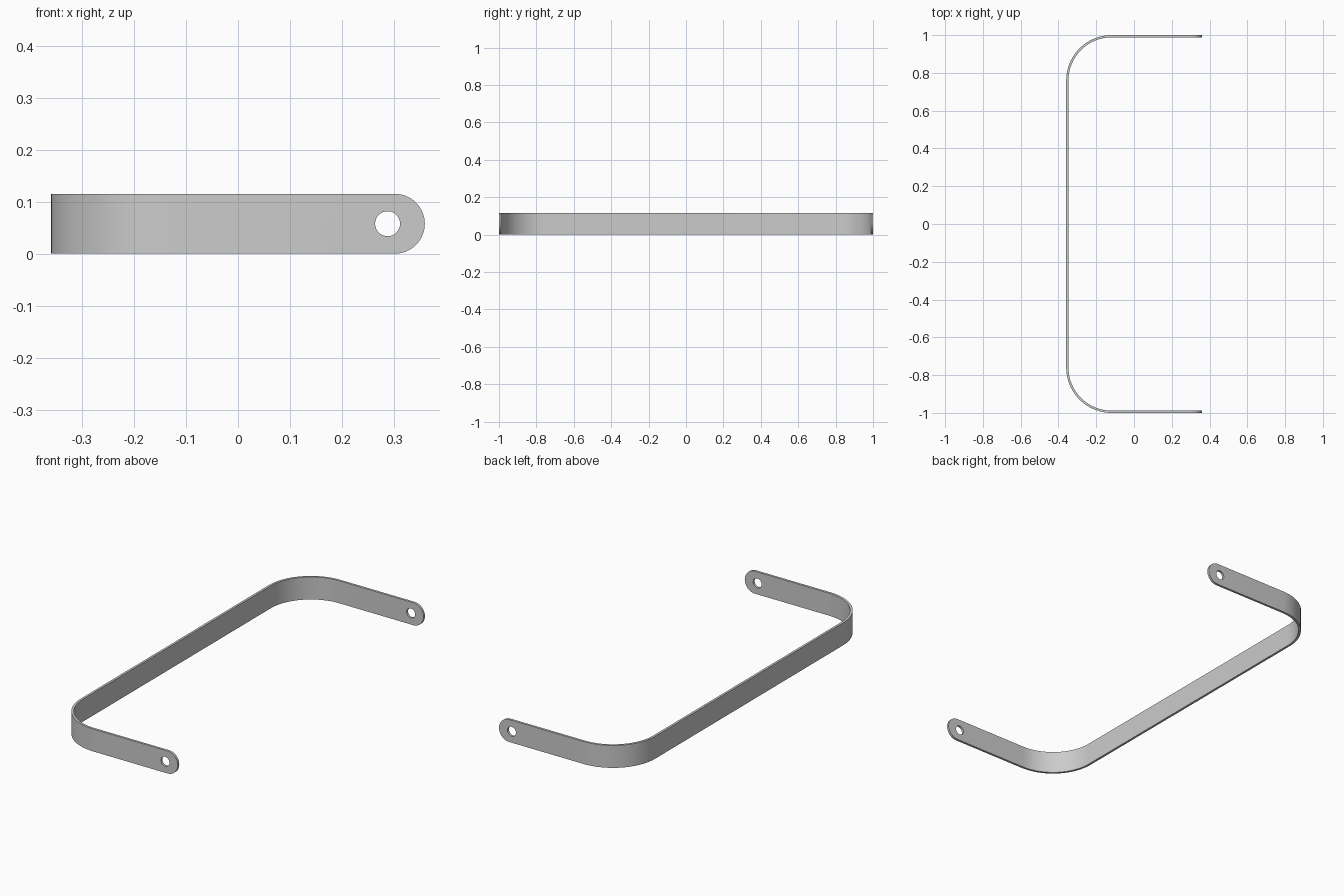
import bpy, bmesh
from math import sin, cos, pi, radians

if "Cube" in bpy.data.objects:
    bpy.data.objects.remove(bpy.data.objects["Cube"])

X, Y, H, T, R = 0.359, 1.0, 0.115, 0.012, 0.24   # half extents, height, thickness, bend radius
HOLE_X, HOLE_R = 0.2875, 0.024


def arc(cx, cy, r, a0, a1, n):
    return [(cx + r * cos(a0 + (a1 - a0) * i / n), cy + r * sin(a0 + (a1 - a0) * i / n))
            for i in range(n + 1)]


def prism(name, points, offset):
    """Extrude a closed outline of 3D points along offset."""
    bm = bmesh.new()
    face = bm.faces.new([bm.verts.new(p) for p in points])
    new = bmesh.ops.extrude_face_region(bm, geom=[face])["geom"]
    bmesh.ops.translate(bm, vec=offset, verts=[v for v in new if isinstance(v, bmesh.types.BMVert)])
    bmesh.ops.recalc_face_normals(bm, faces=bm.faces)
    mesh = bpy.data.meshes.new(name)
    bm.to_mesh(mesh)
    bm.free()
    obj = bpy.data.objects.new(name, mesh)
    bpy.context.collection.objects.link(obj)
    return obj


def u_path(inset):
    """U-shaped line with rounded corners, from the back arm tip to the front arm tip."""
    cx, cy, r = -X + R, Y - R, R - inset
    return ([(0.45, Y - inset)] + arc(cx, cy, r, pi / 2, pi, 20)
            + arc(cx, -cy, r, pi, 1.5 * pi, 20) + [(0.45, -Y + inset)])


# Bent strap, made overtall so the side outline can trim it
outline = u_path(0) + u_path(T)[::-1]
strap = prism("bent_strap", [(x, y, -0.05) for x, y in outline], (0, 0, H + 0.1))

# Side outline with rounded tips, and the bolt holes
r = H / 2
side = [(-0.5, H), (-0.5, 0)] + arc(X - r, r, r, -pi / 2, pi / 2, 32)
trim = prism("tip_outline_cutter", [(x, -1.2, z) for x, z in side], (0, 2.4, 0))
ring = arc(HOLE_X, r, HOLE_R, 0, 2 * pi, 32)[:-1]
hole = prism("bolt_hole_cutter", [(x, -1.2, z) for x, z in ring], (0, 2.4, 0))

bpy.context.view_layer.objects.active = strap
for cutter, operation in ((trim, 'INTERSECT'), (hole, 'DIFFERENCE')):
    cutter.hide_render = True
    mod = strap.modifiers.new(cutter.name, 'BOOLEAN')
    mod.operation = operation
    mod.solver = 'EXACT'
    mod.object = cutter
    bpy.ops.object.modifier_apply(modifier=mod.name)
    bpy.data.objects.remove(cutter)

# Smooth bends with crisp edges
strap.select_set(True)
bpy.ops.object.shade_smooth_by_angle(angle=radians(30))
